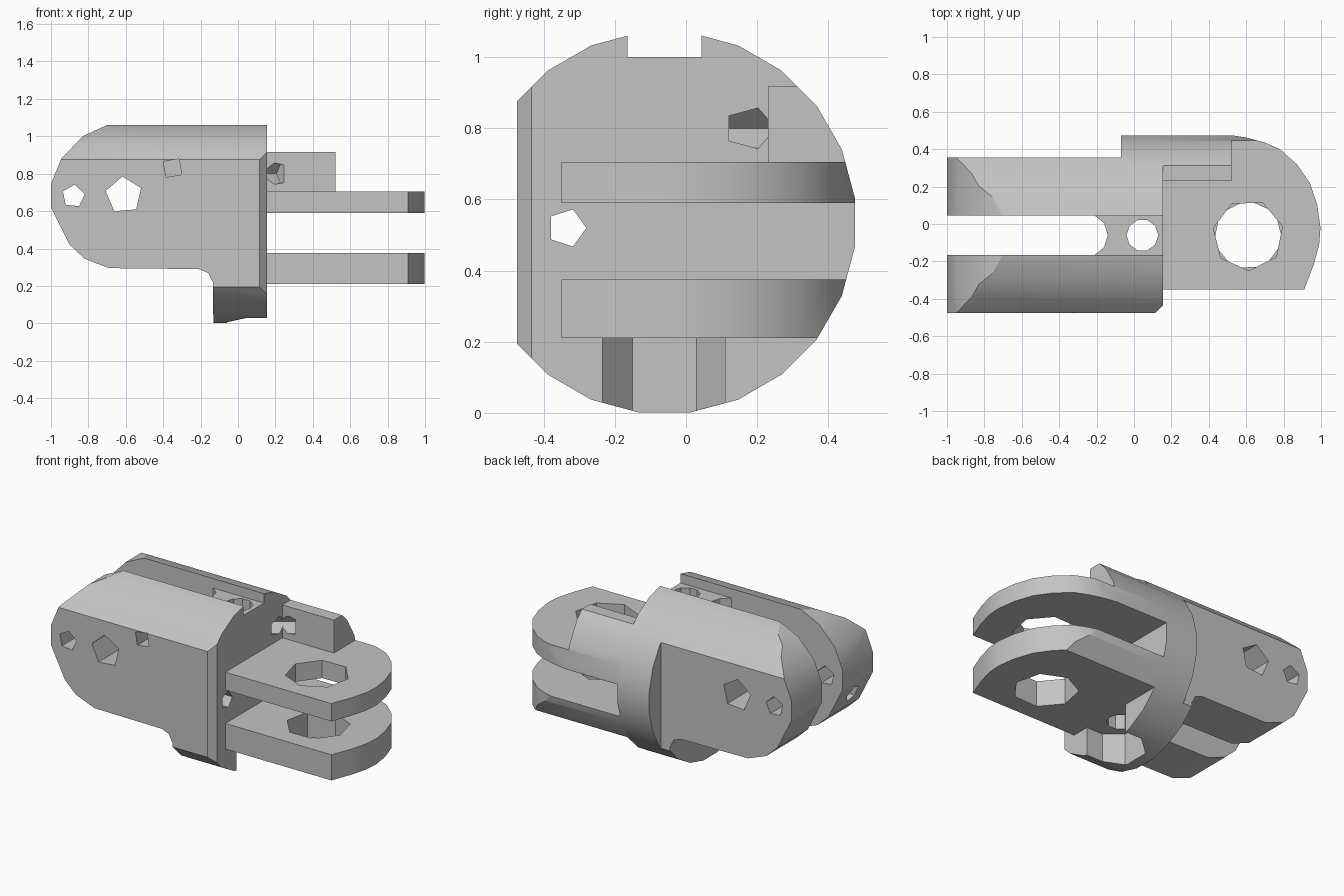
import bpy, bmesh, math
from mathutils import Vector

if "Cube" in bpy.data.objects:
    bpy.data.objects.remove(bpy.data.objects["Cube"])

grey = bpy.data.materials.new("light_grey_plastic")
grey.use_nodes = True
COLOUR = (0.55, 0.55, 0.55, 1)
grey.diffuse_color = COLOUR
grey.node_tree.nodes["Principled BSDF"].inputs["Base Color"].default_value = COLOUR

CY, CZ, R = -0.06, 0.535, 0.539     # axis and radius of the round envelope


def finish(name, bm):
    bmesh.ops.recalc_face_normals(bm, faces=bm.faces)
    me = bpy.data.meshes.new(name)
    bm.to_mesh(me)
    bm.free()
    me.materials.append(grey)
    ob = bpy.data.objects.new(name, me)
    bpy.context.collection.objects.link(ob)
    return ob


def prism(name, pts, axis, lo, hi):
    """Extrude a 2D outline along an axis."""
    place = {'x': lambda a, b, t: (t, a, b),
             'y': lambda a, b, t: (a, t, b),
             'z': lambda a, b, t: (a, b, t)}[axis]
    bm = bmesh.new()
    face = bm.faces.new([bm.verts.new(place(a, b, lo)) for a, b in pts])
    out = bmesh.ops.extrude_face_region(bm, geom=[face])
    bmesh.ops.translate(bm, vec=place(0, 0, hi - lo),
                        verts=[g for g in out['geom'] if isinstance(g, bmesh.types.BMVert)])
    return finish(name, bm)


def rect(a0, a1, b0, b1):
    return [(a0, b0), (a1, b0), (a1, b1), (a0, b1)]


def ngon(a, b, r, n, turn=0.0):
    return [(a + r * math.cos(turn + math.tau * i / n),
             b + r * math.sin(turn + math.tau * i / n)) for i in range(n)]


def rod(name, start, end, r, n):
    """Straight bore between two points."""
    s, e = Vector(start), Vector(end)
    ob = prism(name, ngon(0, 0, r, n), 'z', 0, (e - s).length)
    turn = (e - s).to_track_quat('Z', 'Y').to_matrix().to_4x4()
    turn.translation = s
    ob.data.transform(turn)
    return ob


def boolean(ob, tool, op='DIFFERENCE'):
    """Apply a boolean and discard the tool."""
    tool.hide_render = True
    m = ob.modifiers.new("cut", 'BOOLEAN')
    m.operation, m.object, m.solver = op, tool, 'EXACT'
    bpy.context.view_layer.objects.active = ob
    bpy.ops.object.modifier_apply(modifier=m.name)
    bpy.data.objects.remove(tool)


def envelope():
    return prism("envelope", ngon(CY, CZ, R, 24, math.tau / 48), 'x', -1.2, 1.2)


# Body: side outline, trimmed by plan outline and round envelope
side = [(-0.69, 1.2), (-0.69, 1.065), (-0.83, 1.0), (-0.945, 0.88), (-1, 0.745), (-1, 0.62),
        (-0.9, 0.42), (-0.82, 0.345), (-0.69, 0.295), (-0.21, 0.29), (-0.16, 0.27),
        (-0.135, 0.22), (-0.13, -0.1), (0.3, -0.1), (0.3, 1.2)]
plan = [(-1.1, -0.475), (0.115, -0.475), (0.155, -0.435), (0.155, 0.7),
        (-0.07, 0.7), (-0.07, 0.355), (-1.1, 0.355)]
body = prism("knuckle_body", side, 'y', -0.8, 0.8)
boolean(body, prism("plan", plan, 'z', -0.3, 1.4), 'INTERSECT')
boolean(body, envelope(), 'INTERSECT')

# Round-ended slot between the cheeks, and its shallow run along the top
slot = [(-1.2, -0.165), (-0.21, -0.165), (-0.16, -0.125), (-0.14, -0.06),
        (-0.16, 0.005), (-0.21, 0.045), (-1.2, 0.045)]
boolean(body, prism("slot", slot, 'z', -0.2, 1.3))
boolean(body, prism("top_groove", rect(-0.165, 0.043, 1.0, 1.3), 'x', -0.3, 0.3))

# Vertical screw hole with a recess under it that opens toward the prongs
boolean(body, prism("screw_hole", ngon(0.045, CY, 0.085, 10), 'z', -0.2, 1.3))
recess = [(0.3, -0.235), (0.04, -0.235), (-0.06, -0.15), (-0.06, 0.03), (0.04, 0.11), (0.3, 0.11)]
boolean(body, prism("recess", recess, 'z', -0.2, 0.21))

# Hinge bores, blind cord bore, lengthwise cord bore and slanted cord bore
boolean(body, prism("hinge_bore", ngon(-0.61, 0.685, 0.1, 5, 0.4), 'y', -0.8, 0.8))
boolean(body, prism("end_bore", ngon(-0.88, 0.68, 0.062, 5, 0.2), 'y', -0.8, 0.8))
boolean(body, prism("blind_bore", ngon(-0.35, 0.83, 0.06, 4, 0.95), 'y', -0.8, -0.25))
boolean(body, rod("long_bore", (-1.2, -0.335, 0.52), (0.3, -0.335, 0.52), 0.055, 5))
boolean(body, rod("slant_bore", (-0.02, 0.06, 0.8), (0.3, 0.28, 0.8), 0.06, 5))

# Two rounded prongs with a wide pivot hole
outline = [(0.15, -0.35), (0.91, -0.35), (0.96, -0.22), (0.99, -0.11), (0.997, -0.02),
           (0.98, 0.1), (0.94, 0.22), (0.87, 0.32), (0.78, 0.4), (0.7, 0.435),
           (0.61, 0.46), (0.52, 0.475), (0.52, 0.6), (0.15, 0.6)]
parts = [body]
for name, lo, hi, turn in (("upper_prong", 0.59, 0.705, 0.25), ("lower_prong", 0.21, 0.375, 0.7)):
    prong = prism(name, outline, 'z', lo, hi)
    boolean(prong, envelope(), 'INTERSECT')
    boolean(prong, prism("pivot", ngon(0.61, CY, 0.19, 7, turn), 'z', -0.2, 1.3))
    parts.append(prong)

# Raised guard along the back of the upper prong
guard = prism("back_guard", rect(0.15, 0.522, 0.23, 0.7), 'z', 0.70, 0.917)
boolean(guard, envelope(), 'INTERSECT')
boolean(guard, rod("slant_bore", (-0.02, 0.06, 0.8), (0.24, 0.24, 0.8), 0.06, 5))
parts.append(guard)

# Smooth the curved sides, keep the corners crisp
for ob in parts:
    bpy.ops.object.select_all(action='DESELECT')
    ob.select_set(True)
    bpy.context.view_layer.objects.active = ob
    bpy.ops.object.shade_smooth_by_angle(angle=math.radians(25))
